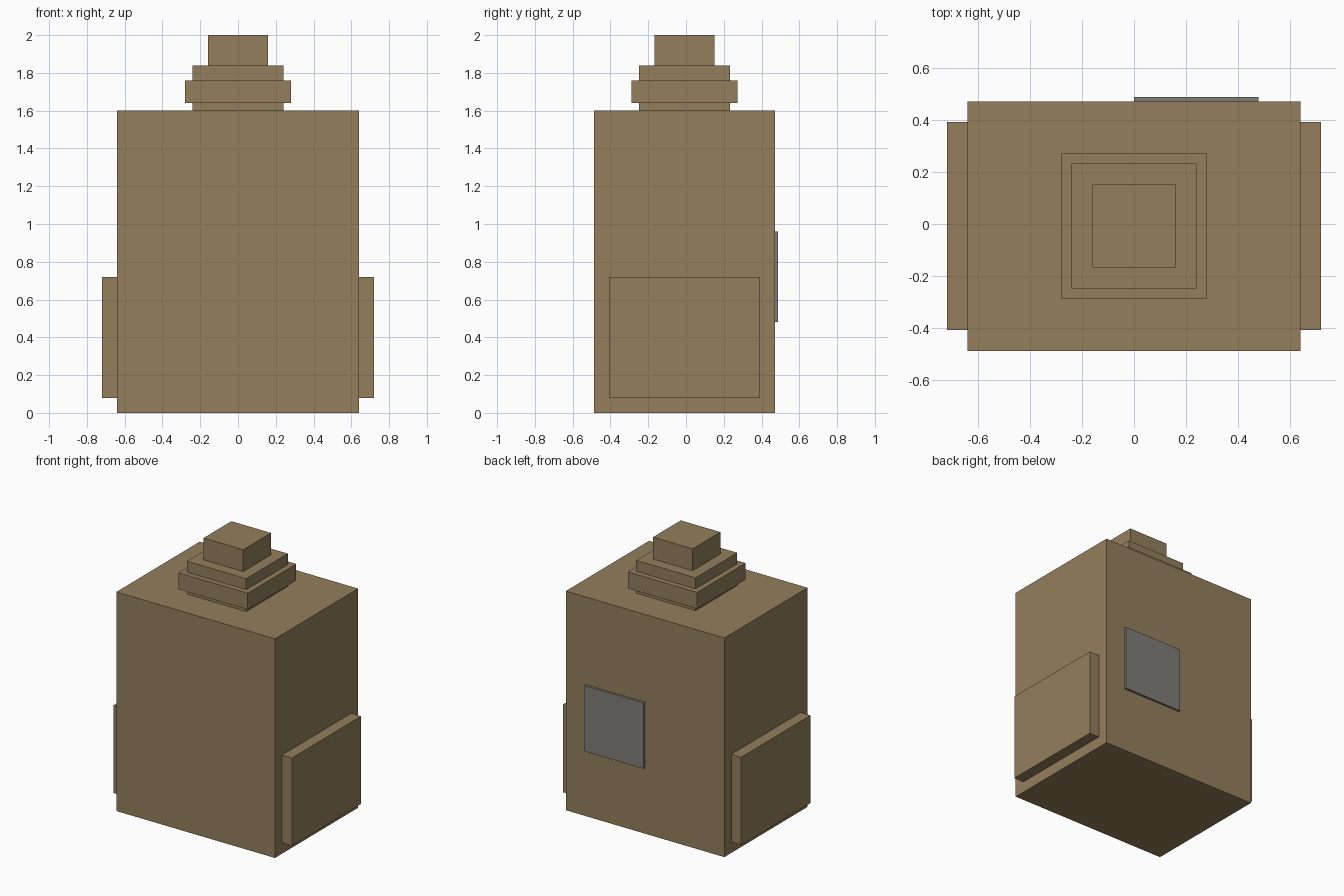
import bpy

cube = bpy.data.objects.get("Cube")
if cube:
    bpy.data.objects.remove(cube, do_unlink=True)


def make_material(name, rgb):
    mat = bpy.data.materials.new(name)
    mat.use_nodes = True
    color = (*rgb, 1)
    mat.diffuse_color = color
    mat.node_tree.nodes["Principled BSDF"].inputs["Base Color"].default_value = color
    return mat


def box(name, size, center, mat):
    bpy.ops.mesh.primitive_cube_add(size=1, location=center)
    obj = bpy.context.object
    obj.name = name
    obj.scale = size
    bpy.ops.object.transform_apply(location=False, rotation=False, scale=True)
    obj.data.materials.append(mat)
    return obj


tan = make_material("tan canvas", (0.292, 0.212, 0.107))
grey = make_material("grey patch", (0.212, 0.207, 0.19))
mid_y = -0.008  # body centre line, offset by the rear patch

# Main body
box("body", (1.28, 0.96, 1.6), (0, mid_y, 0.8), tan)

# Side pouches
for side, x in (("left", 0.68), ("right", -0.68)):
    box(side + "_pouch", (0.08, 0.8, 0.64), (x, mid_y, 0.4), tan)

# Neck, collar and cap
box("neck", (0.48, 0.48, 0.24), (0, mid_y, 1.72), tan)
box("collar", (0.56, 0.56, 0.12), (0, mid_y, 1.70), tan)
box("cap", (0.32, 0.32, 0.16), (0, mid_y, 1.92), tan)

# Rear patch
box("rear_patch", (0.48, 0.016, 0.48), (0.24, 0.48, 0.72), grey)
